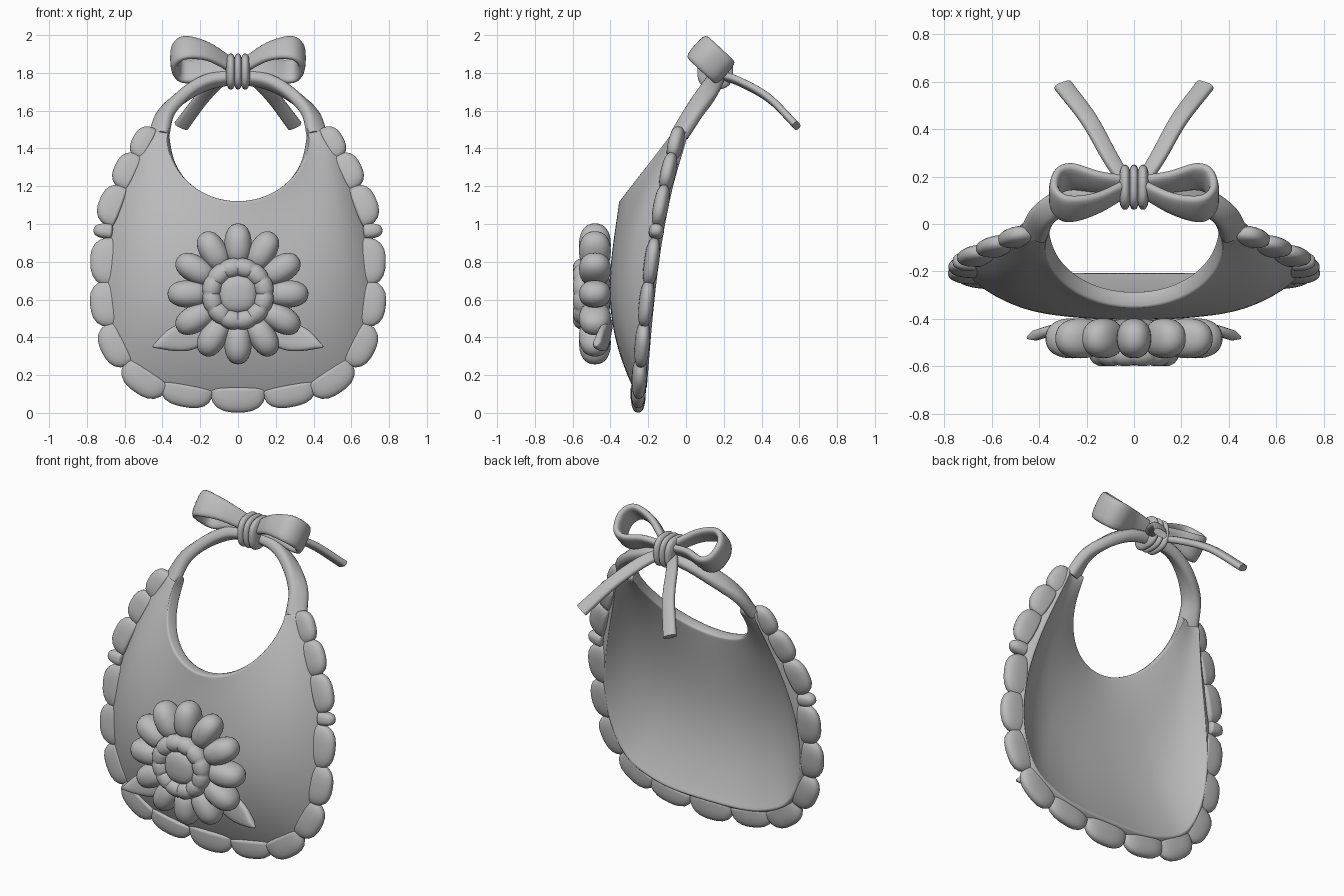
import bpy, bmesh
from math import sin, cos, pi, radians, copysign
from mathutils import Vector, Matrix

if "Cube" in bpy.data.objects:
    bpy.data.objects.remove(bpy.data.objects["Cube"])

GREY = (0.5, 0.5, 0.5, 1)
mat = bpy.data.materials.new("soft grey")
mat.use_nodes = True
mat.diffuse_color = GREY
mat.node_tree.nodes["Principled BSDF"].inputs["Base Color"].default_value = GREY
made = []


def finish(name, bm):
    bmesh.ops.recalc_face_normals(bm, faces=bm.faces)
    mesh = bpy.data.meshes.new(name)
    bm.to_mesh(mesh)
    bm.free()
    mesh.materials.append(mat)
    ob = bpy.data.objects.new(name, mesh)
    bpy.context.collection.objects.link(ob)
    made.append(ob)
    return ob


def spline(keys, steps):
    """Smooth curve through key vectors."""
    keys = [Vector(k) for k in keys]
    ext = [2 * keys[0] - keys[1]] + keys + [2 * keys[-1] - keys[-2]]
    out = []
    for i in range(len(keys) - 1):
        a, b, c, d = ext[i:i + 4]
        for s in range(steps):
            t = s / steps
            out.append(b + (c - a) * t / 2 + (a - 2.5 * b + 2 * c - d / 2) * t * t
                       + (1.5 * (b - c) + (d - a) / 2) * t ** 3)
    return out + [keys[-1]]


def grid(name, rows, wrap=False, wrap_rows=False, caps=False):
    bm = bmesh.new()
    vs = [[bm.verts.new(p) for p in row] for row in rows]
    n, m = len(rows), len(rows[0])
    for i in range(n if wrap_rows else n - 1):
        for j in range(m if wrap else m - 1):
            k, l = (i + 1) % n, (j + 1) % m
            bm.faces.new((vs[i][j], vs[i][l], vs[k][l], vs[k][j]))
    if caps:
        bm.faces.new(vs[0])
        bm.faces.new(vs[-1])
    return finish(name, bm)


def ribbon(name, pts, sides, widths, thick):
    """Soft flat band swept along pts; sides give its width direction."""
    path, side = spline(pts, 6), spline(sides, 6)
    size = spline([(w, 0, 0) for w in widths], 6)
    rows = []
    for i, p in enumerate(path):
        tan = (path[min(i + 1, len(path) - 1)] - path[max(i - 1, 0)]).normalized()
        s = (side[i] - tan * side[i].dot(tan)).normalized()
        n = tan.cross(s)
        row = []
        for k in range(16):
            a = 2 * pi * k / 16
            u, v = (copysign(abs(f) ** 0.7, f) for f in (cos(a), sin(a)))
            row.append(p + s * u * size[i].x / 2 + n * v * min(thick, size[i].x) / 2)
        rows.append(row)
    return grid(name, rows, wrap=True, caps=True)


def puff(name, centre, axes, radii, power=2.0, flat_back=1.0):
    """Cushion on given axes; higher power is boxier, flat_back squashes the inner half."""
    bm = bmesh.new()
    bmesh.ops.create_uvsphere(bm, u_segments=24, v_segments=16, radius=1)
    for v in bm.verts:
        v.co /= sum(abs(c) ** power for c in v.co) ** (1 / power)
        if v.co.x < 0:
            v.co.x *= flat_back
    rot = Matrix(axes).transposed().to_4x4()
    bm.transform(Matrix.Translation(centre) @ rot @ Matrix.Diagonal((*radii, 1)))
    return finish(name, bm)


def edge_y(z):
    return -0.255 + 0.08 * z + 0.033 * z ** 3


# Bib body: cloth lofted from the neck opening to the outer hem
hem = [(0, .115), (.2, .12), (.37, .15), (.545, .235), (.645, .4), (.685, .6),
       (.675, .82), (.625, 1.05), (.555, 1.27), (.475, 1.5)]
outer = spline([(x, edge_y(z) + .013, z) for x, z in hem], 3)
inner = []
for i in range(len(outer)):
    a = radians(-90 + 97 * i / (len(outer) - 1))
    z = 1.455 + 0.335 * sin(a)
    inner.append(Vector((0.365 * cos(a), -0.32 + 0.8 * (z - 1.12), z)))
half = []
for p, q in zip(inner, outer):
    row = []
    for j in range(17):
        s = (1 - cos(pi * j / 16)) / 2
        c = p.lerp(q, s)
        c.y -= 0.095 * (q - p).length * max(sin(pi * s ** 1.2), 0) ** 0.9
        row.append(c)
    half.append(row)
mirrored = [[Vector((-c.x, c.y, c.z)) for c in row] for row in half[:0:-1]]
body = grid("bib_body", mirrored + half)
solid = body.modifiers.new("thickness", "SOLIDIFY")
solid.thickness, solid.offset = 0.068, 0
sub = body.modifiers.new("soft", "SUBSURF")
sub.levels = sub.render_levels = 1

# Scalloped trim around the hem: x, z, half width, outward reach
scallops = [(0, .115, .145, .113), (.27, .13, .14, .1), (.48, .205, .135, .115),
            (.62, .37, .125, .112), (.67, .58, .125, .113), (.665, .8, .13, .117),
            (.68, .96, .04, .085), (.635, 1.09, .115, .105), (.56, 1.27, .105, .1),
            (.48, 1.42, .095, .085)]
for i, (x, z, wide, reach) in enumerate(scallops):
    a = scallops[max(i - 1, 0)]
    b = scallops[min(i + 1, len(scallops) - 1)]
    tan = Vector((b[0] - a[0], edge_y(b[1]) - edge_y(a[1]), b[1] - a[1])).normalized()
    if i == 0:
        tan = Vector((1, 0, 0))
    for m in (1, -1) if i else (1,):
        t = Vector((tan.x * m, tan.y, tan.z))
        out = t.cross(Vector((0, m, 0))).normalized()
        if out.dot(Vector((x * m, 0, z - 0.8))) < 0:
            out = -out
        puff("trim_scallop", (x * m, edge_y(z) - .008, z), (out, t, out.cross(t)),
             (reach, wide, .04), 2.6, 0.2)

for m in (1, -1):
    # Neck strap
    ribbon("neck_strap",
           [(.42 * m, -.035, 1.47), (.38 * m, .04, 1.59), (.275 * m, .11, 1.69),
            (.15 * m, .15, 1.755), (0, .16, 1.78)],
           [(.8 * m, .5, -.1), (.6 * m, .7, -.2), (.25 * m, .8, -.4),
            (0, .84, -.54), (0, .84, -.54)],
           [.12, .11, .105, .095, .08], .07)
    # Bow loop
    teardrop = [(.03, .01), (.15, .065), (.26, .095), (.32, .065), (.335, -.03),
                (.28, -.09), (.16, -.06), (.03, -.01)]
    ribbon("bow_loop",
           [(x * m, .13 + .73 * u + (.03 if x < .1 else 0),
             1.872 - .68 * u - (.04 if x < .1 else 0)) for x, u in teardrop],
           [(0, .66, .75)] * 8, [.09, .12, .155, .16, .16, .155, .12, .09], .044)
    # Bow tail
    ribbon("bow_tail",
           [(.03 * m, .17, 1.79), (.1 * m, .28, 1.755), (.19 * m, .44, 1.665),
            (.3 * m, .585, 1.52)],
           [(.75 * m, -.4, .5)] * 4, [.06, .07, .075, .08], .04)
    # Leaf beside the flower
    ribbon("leaf",
           [(.1 * m, -.41, .47), (.24 * m, -.425, .415), (.35 * m, -.45, .385),
            (.45 * m, -.48, .35)],
           [(.3 * m, 0, 1)] * 4, [.06, .15, .12, .01], .045)

# Bow knot: three wrapped folds
XYZ = ((1, 0, 0), (0, 1, 0), (0, 0, 1))
for x, wide in ((-.038, .027), (0, .024), (.038, .027)):
    puff("knot_fold", (x, .155, 1.807), XYZ, (wide, .095, .095), 2.6)

# Flower petals
FLOWER = Vector((0, -.482, .63))
for i in range(12):
    a = radians(30 * i)
    out, tan = Vector((cos(a), 0, sin(a))), Vector((-sin(a), 0, cos(a)))
    puff("petal", FLOWER + out * .26, (out, tan, out.cross(tan)), (.113, .072, .084), 2.3)

# Flower heart: backing, gathered ring and button
puff("flower_backing", FLOWER, XYZ, (.2, .085, .2))
rows = []
for i in range(96):
    a = 2 * pi * i / 96
    r = .052 * (0.86 + 0.14 * abs(sin(6 * a)) ** 0.5)
    rows.append([FLOWER + Vector((cos(a) * (.14 + r * cos(b)), -.066 + r * sin(b),
                                  sin(a) * (.14 + r * cos(b))))
                 for b in (2 * pi * k / 14 for k in range(14))])
grid("flower_ring", rows, wrap=True, wrap_rows=True)
puff("flower_button", FLOWER + Vector((0, -.068, 0)), XYZ, (.1, .046, .1), 2.5)

# Smooth shading with crisp ends
bpy.ops.object.select_all(action="DESELECT")
for ob in made:
    ob.select_set(True)
bpy.context.view_layer.objects.active = body
bpy.ops.object.shade_smooth_by_angle(angle=radians(50))
